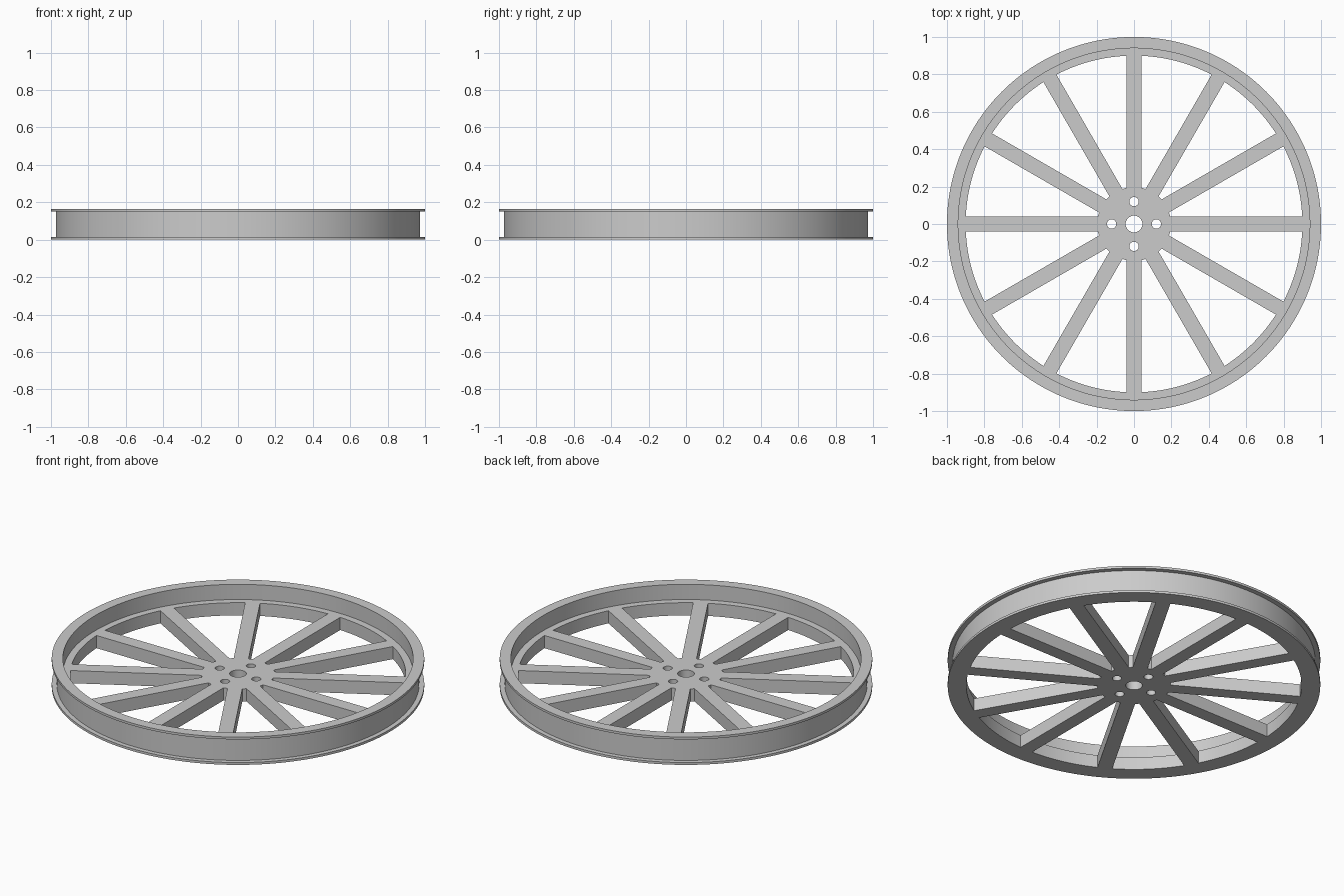
import bpy, bmesh, math
from mathutils import Matrix

cube = bpy.data.objects.get("Cube")
if cube:
    bpy.data.objects.remove(cube)

SEGMENTS = 192
SPOKES = 12
HALF_SPOKE = 0.04
HUB_R, WINDOW_R, LEDGE_R = 0.197, 0.9, 0.94
WEB_H, RIM_H, LIP = 0.075, 0.165, 0.014
GROOVE_R = 0.973

grey = bpy.data.materials.new("plain grey")
grey.use_nodes = True
colour = (0.6, 0.6, 0.6, 1)
grey.diffuse_color = colour
grey.node_tree.nodes["Principled BSDF"].inputs["Base Color"].default_value = colour


def arc(radius, start, end, steps):
    return [(radius * math.cos(a), radius * math.sin(a))
            for a in (start + (end - start) * i / steps for i in range(steps + 1))]


def circle(radius, steps, x=0, y=0):
    return [(x + px, y + py) for px, py in arc(radius, 0, math.tau, steps)[:-1]]


def add_outline(curve, points):
    spline = curve.splines.new("POLY")
    spline.points.add(len(points) - 1)
    for point, (x, y) in zip(spline.points, points):
        point.co = (x, y, 0, 1)
    spline.use_cyclic_u = True


# Flat web of hub and spokes: a disc with windows and bolt holes
curve = bpy.data.curves.new("web_outline", "CURVE")
curve.dimensions = "2D"
curve.fill_mode = "BOTH"
curve.extrude = WEB_H / 2
add_outline(curve, circle(LEDGE_R, SEGMENTS))
step = math.tau / SPOKES
inner_gap = math.asin(HALF_SPOKE / HUB_R)
outer_gap = math.asin(HALF_SPOKE / WINDOW_R)
for i in range(SPOKES):
    a, b = i * step, (i + 1) * step
    add_outline(curve, arc(WINDOW_R, a + outer_gap, b - outer_gap, 16)
                + arc(HUB_R, b - inner_gap, a + inner_gap, 4))
add_outline(curve, circle(0.045, 40))
for i in range(4):
    angle = i * math.pi / 2
    add_outline(curve, circle(0.025, 24, 0.12 * math.cos(angle), 0.12 * math.sin(angle)))

outline = bpy.data.objects.new("web_outline", curve)
bpy.context.collection.objects.link(outline)
bpy.context.view_layer.update()
web = bpy.data.meshes.new_from_object(outline.evaluated_get(bpy.context.evaluated_depsgraph_get()))
bpy.data.objects.remove(outline)

bm = bmesh.new()
bm.from_mesh(web)
bmesh.ops.transform(bm, matrix=Matrix.Translation((0, 0, WEB_H / 2)), verts=bm.verts)
bmesh.ops.remove_doubles(bm, verts=bm.verts, dist=0.0001)

# Open the web's outer wall so that the rim joins it without a seam
wall = [f for f in bm.faces if abs(f.normal.z) < 0.5
        and all(v.co.xy.length > LEDGE_R - 0.01 for v in f.verts)]
bmesh.ops.delete(bm, geom=wall, context="FACES_ONLY")

# Flanged rim: profile turned around the axle
profile = [(LEDGE_R, WEB_H), (LEDGE_R, RIM_H), (1, RIM_H), (1, RIM_H - LIP),
           (GROOVE_R, RIM_H - LIP), (GROOVE_R, LIP), (1, LIP), (1, 0), (LEDGE_R, 0)]
verts = [bm.verts.new((r, 0, z)) for r, z in profile]
edges = [bm.edges.new(pair) for pair in zip(verts, verts[1:])]
bmesh.ops.spin(bm, geom=verts + edges, cent=(0, 0, 0), axis=(0, 0, 1),
               angle=math.tau, steps=SEGMENTS, use_merge=True)
bmesh.ops.remove_doubles(bm, verts=bm.verts, dist=0.0005)
bmesh.ops.recalc_face_normals(bm, faces=bm.faces)

mesh = bpy.data.meshes.new("spoked_wheel")
bm.to_mesh(mesh)
bm.free()
bpy.data.meshes.remove(web)
mesh.materials.clear()
mesh.materials.append(grey)
wheel = bpy.data.objects.new("spoked_wheel", mesh)
bpy.context.collection.objects.link(wheel)
bpy.context.view_layer.objects.active = wheel
wheel.select_set(True)
bpy.ops.object.shade_smooth_by_angle(angle=math.radians(30))
